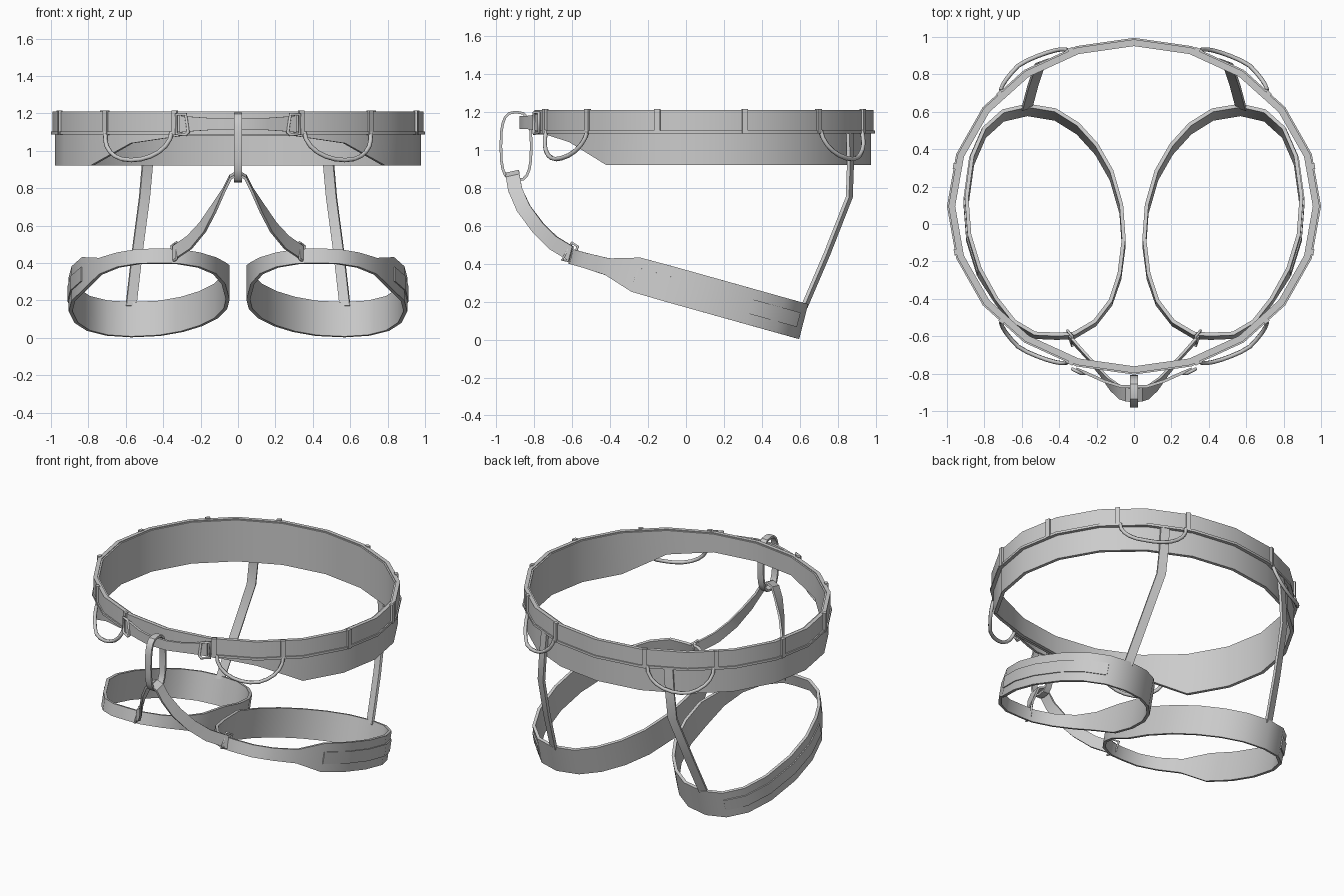
import bpy, bmesh, math
from mathutils import Vector as V

if "Cube" in bpy.data.objects:
    bpy.data.objects.remove(bpy.data.objects["Cube"])

CY = 0.095      # belt centre in y
SIDES = 20


def finish(ob, mirror):
    bpy.context.view_layer.objects.active = ob
    for o in bpy.context.selected_objects:
        o.select_set(False)
    ob.select_set(True)
    bpy.ops.object.shade_smooth_by_angle(angle=math.radians(30))
    if mirror:
        ob.modifiers.new("mirror", 'MIRROR').use_mirror_merge = False
    return ob


def band(name, pts, halves, t, closed=False, mirror=False):
    """Flat strap along pts; halves = half-width vectors, t = thickness."""
    pts = [V(p) for p in pts]
    n = len(pts)
    if isinstance(halves, tuple):
        halves = [halves] * n
    bm = bmesh.new()
    rows = []
    for i, p in enumerate(pts):
        a = pts[(i - 1) % n] if closed else pts[max(i - 1, 0)]
        b = pts[(i + 1) % n] if closed else pts[min(i + 1, n - 1)]
        w = V(halves[i])
        nor = (b - a).cross(w).normalized() * t / 2
        rows.append([bm.verts.new(q) for q in (p - w - nor, p + w - nor, p + w + nor, p - w + nor)])
    for i in range(n if closed else n - 1):
        r, s = rows[i], rows[(i + 1) % n]
        for k in range(4):
            bm.faces.new((r[k], r[(k + 1) % 4], s[(k + 1) % 4], s[k]))
    if not closed:
        bm.faces.new(rows[0])
        bm.faces.new(rows[-1])
    bmesh.ops.recalc_face_normals(bm, faces=bm.faces)
    me = bpy.data.meshes.new(name)
    bm.to_mesh(me)
    bm.free()
    ob = bpy.data.objects.new(name, me)
    bpy.context.collection.objects.link(ob)
    return finish(ob, mirror)


def wire(name, pts, r, closed=False):
    """Round cord or bent wire along pts, mirrored to both sides."""
    cu = bpy.data.curves.new(name, 'CURVE')
    cu.dimensions = '3D'
    cu.bevel_depth = r
    cu.bevel_resolution = 1
    cu.use_fill_caps = True
    sp = cu.splines.new('POLY')
    sp.points.add(len(pts) - 1)
    for q, p in zip(sp.points, pts):
        q.co = (*p, 1)
    sp.use_cyclic_u = closed
    ob = bpy.data.objects.new(name, cu)
    bpy.context.collection.objects.link(ob)
    ob.modifiers.new("mirror", 'MIRROR').use_mirror_merge = False
    return ob


def corner(i, r, z):
    a = 2 * math.pi * i / SIDES
    return V((r * math.sin(a), CY - (r - 0.1) * math.cos(a), z))


def on_belt(deg, r, z):
    """Point on the belt polygon, angle measured from the front."""
    f = deg / (360 / SIDES)
    i = math.floor(f)
    return corner(i, r, z).lerp(corner(i + 1, r, z), f - i)


# waist pad: deep at the back and sides, narrow at the front
pad_pts, pad_half = [], []
for i in range(SIDES):
    low = {0: 1.08, 1: 1.08, 2: 1.04}.get(min(i, SIDES - i), 0.92)
    pad_pts.append(corner(i, 0.967, (1.205 + low) / 2))
    pad_half.append((0, 0, (1.205 - low) / 2))
band("waist_pad", pad_pts, pad_half, 0.022, True)

# waist webbing and its lower edge
band("waist_webbing", [corner(i, 0.979, 1.152) for i in range(SIDES)], (0, 0, 0.058), 0.026, True)
band("waist_edge", [corner(i, 0.988, 1.094) for i in range(SIDES)], (0, 0, 0.008), 0.024, True)

# webbing keepers
for deg in (20, 46, 74, 104, 133, 160):
    side = (on_belt(deg + 1, 1, 0) - on_belt(deg - 1, 1, 0)).normalized() * 0.015
    band("keeper", [on_belt(deg, 0.994, 1.215), on_belt(deg, 0.994, 1.085)],
         tuple(side), 0.022, mirror=True)

# gear loops
for name, mid in (("front_gear_loop", 33.5), ("rear_gear_loop", 146.5)):
    pts = []
    for k in range(13):
        t = math.pi * k / 12
        s = math.sin(t)
        pts.append(on_belt(mid - 12.5 * math.cos(t), 0.995 + 0.045 * s, 1.10 - 0.15 * s))
    wire(name, pts, 0.012)

# tie-in bridge and its side frames
half_bridge = [(0.31, -0.775, 0.045), (0.26, -0.795, 0.04), (0.16, -0.84, 0.033), (0.07, -0.868, 0.033)]
bridge = half_bridge + [(-x, y, h) for x, y, h in reversed(half_bridge)]
band("tie_in_bridge", [(x, y, 1.143) for x, y, h in bridge], [(0, 0, h) for x, y, h in bridge], 0.016)
wire("bridge_frame", [(0.265, -0.80, 1.10), (0.28, -0.80, 1.195), (0.33, -0.775, 1.195), (0.33, -0.775, 1.09),
                      (0.28, -0.80, 1.085)], 0.009, True)

# belay loop hanging at the front
loop = []
for k in range(20):
    a = 2 * math.pi * k / 20
    c, s = math.cos(a), math.sin(a)
    loop.append((0, -0.895 + 0.08 * math.copysign(abs(c) ** 0.65, c),
                 1.018 + 0.18 * math.copysign(abs(s) ** 0.75, s)))
band("belay_loop", loop, (0.022, 0, 0), 0.014, True)

# leg loops: x, y, half width, from the back round the outside
leg = [(.57, .61, .095), (.70, .58, .095), (.80, .49, .095), (.865, .34, .095), (.895, .12, .095),
       (.88, -.08, .095), (.825, -.26, .093), (.735, -.41, .045), (.64, -.53, .04), (.53, -.595, .04),
       (.41, -.60, .04), (.32, -.595, .04), (.21, -.53, .04), (.125, -.42, .045), (.078, -.28, .06),
       (.055, -.10, .095), (.068, .08, .095), (.12, .26, .095), (.20, .40, .095), (.30, .51, .095),
       (.42, .585, .095)]


def leg_z(y):
    return 0.097 + 0.28 * (0.61 - y)


band("leg_loop", [(x, y, leg_z(y)) for x, y, h in leg],
     [(0, 0.25 * h, 0.968 * h) for x, y, h in leg], 0.02, True, True)

# reinforcing strip on the outside of each leg loop
band("leg_strip", [(0.48 + (x - 0.48) * 1.025, y * 1.015, leg_z(y)) for x, y, h in leg[1:7]],
     (0, 0.01, 0.038), 0.014, mirror=True)

# thigh straps from the belay loop to the leg buckles
thigh = [((0, -.915, .88), (0, .036, .008)), ((.04, -.912, .86), (0, .036, .008)),
         ((.075, -.90, .79), (0, .036, .009)), ((.13, -.855, .69), (.008, .033, .016)),
         ((.19, -.78, .59), (.012, .026, .024)), ((.26, -.70, .51), (.008, .016, .034)),
         ((.345, -.605, .452), (0, .01, .038))]
band("thigh_strap", [p for p, w in thigh], [w for p, w in thigh], 0.014, mirror=True)

# wire buckles joining thigh straps and leg loops
wire("leg_buckle", [(.33, -.60, .51), (.355, -.57, .49), (.345, -.60, .41), (.33, -.652, .42)], 0.008, True)

# rear risers from the belt to the leg loops
band("rear_riser", [(.47, .862, 1.10), (.485, .866, .92), (.50, .86, .75), (.54, .742, .45), (.572, .622, .17)],
     (.027, -.010, 0), 0.018, mirror=True)
